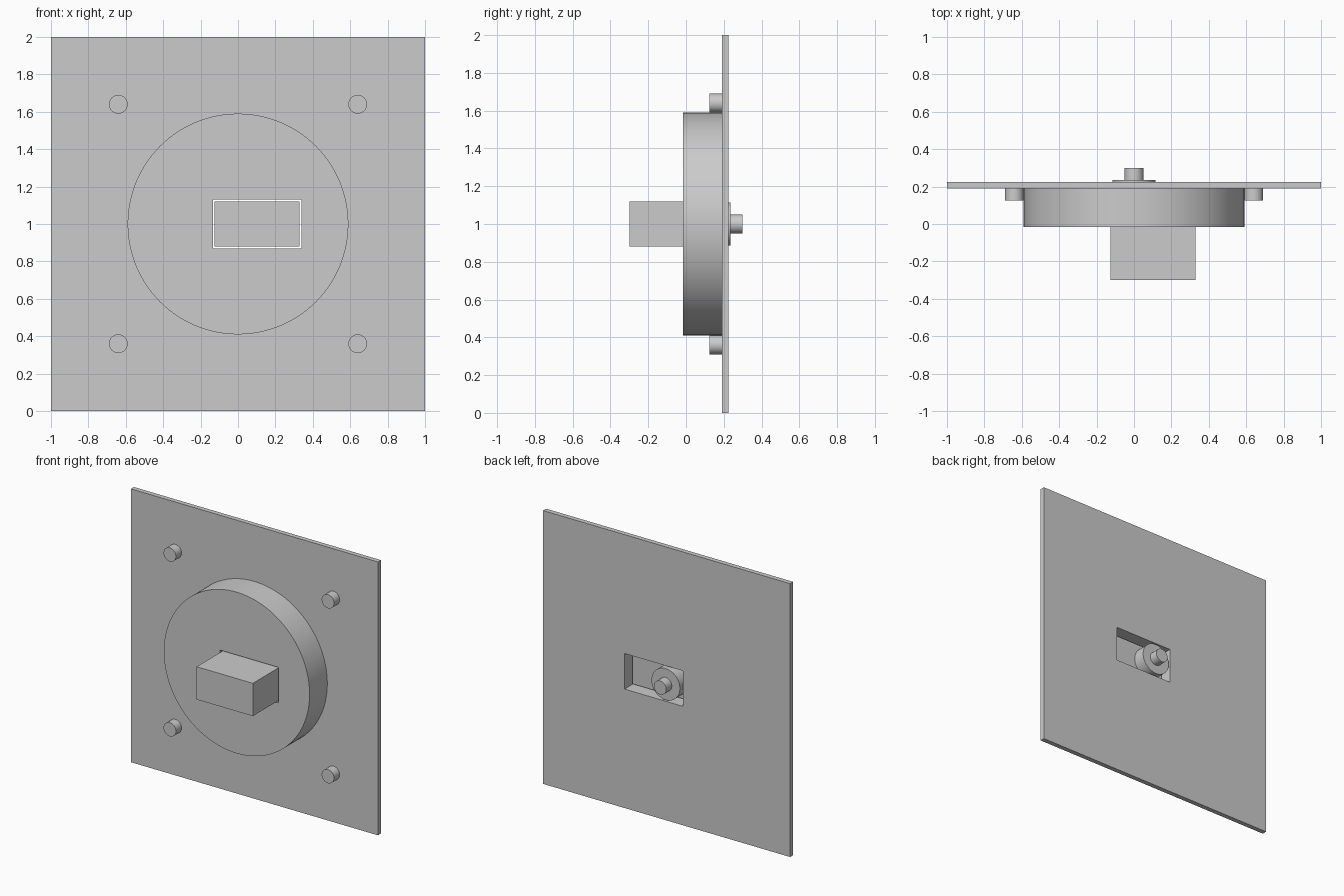
import bpy
from math import radians
from mathutils import Matrix

default = bpy.data.objects.get("Cube")
if default:
    bpy.data.objects.remove(default, do_unlink=True)

grey = bpy.data.materials.new("plain_grey")
grey.use_nodes = True
grey.diffuse_color = (0.6, 0.6, 0.6, 1)
grey.node_tree.nodes["Principled BSDF"].inputs["Base Color"].default_value = (0.6, 0.6, 0.6, 1)


def finish(name):
    obj = bpy.context.object
    obj.name = name
    obj.data.materials.append(grey)
    return obj


def box(name, x, y, z):
    """Box from (min, max) ranges on each axis."""
    ranges = (x, y, z)
    bpy.ops.mesh.primitive_cube_add(size=1, location=[(a + b) / 2 for a, b in ranges])
    obj = finish(name)
    obj.data.transform(Matrix.Diagonal([b - a for a, b in ranges] + [1]))
    return obj


def disc(name, radius, x, z, y0, y1, sides=64):
    """Smooth cylinder lying along y."""
    bpy.ops.mesh.primitive_cylinder_add(vertices=sides, radius=radius, depth=y1 - y0,
                                        location=(x, (y0 + y1) / 2, z),
                                        rotation=(radians(90), 0, 0))
    bpy.ops.object.shade_smooth_by_angle(angle=radians(35))
    return finish(name)


def cut(obj, cutter):
    mod = obj.modifiers.new("slot", "BOOLEAN")
    mod.operation = "DIFFERENCE"
    mod.solver = "EXACT"
    mod.object = cutter
    bpy.context.view_layer.objects.active = obj
    bpy.ops.object.modifier_apply(modifier=mod.name)


# Wall plate and round housing, both pierced by the slot
plate = box("back_plate", (-1, 1), (0.19, 0.225), (0, 2))
housing = disc("round_housing", 0.59, 0, 1, -0.015, 0.19, 128)
slot = box("slot_cutter", (-0.135, 0.34), (-0.5, 0.5), (0.87, 1.13))
for part in (plate, housing):
    cut(part, slot)
bpy.data.objects.remove(slot, do_unlink=True)

# Sliding block with its rear boss and pin
box("sliding_block", (-0.125, 0.33), (-0.3, 0.145), (0.88, 1.12))
disc("rear_boss", 0.115, 0, 1, 0.145, 0.235)
disc("rear_pin", 0.05, 0, 1, 0.235, 0.3, 48)

# Corner pegs
for side, x in (("left", 0.64), ("right", -0.64)):
    for level, z in (("upper", 1.64), ("lower", 0.36)):
        disc(f"{level}_{side}_peg", 0.05, x, z, 0.125, 0.19, 48)
